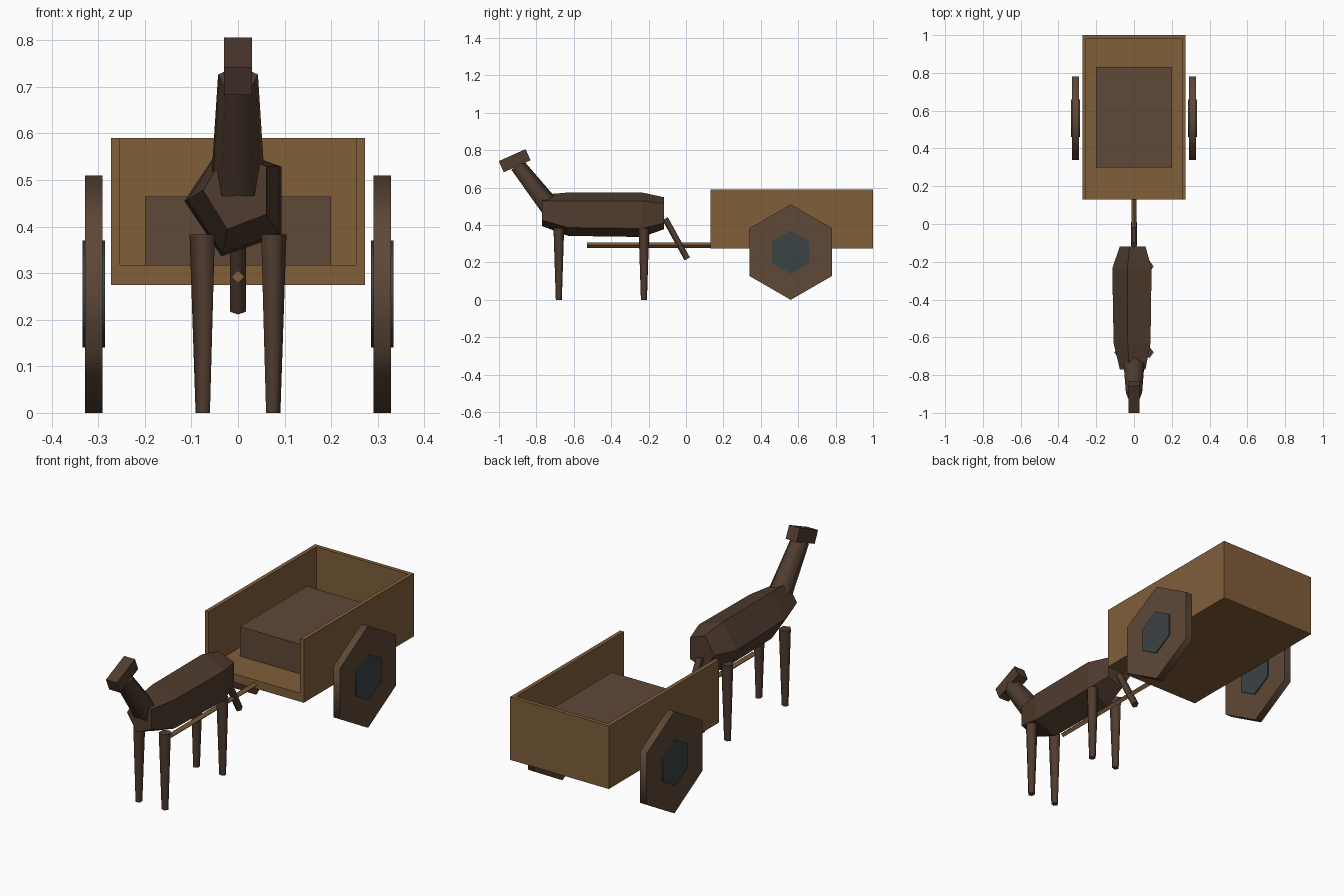
import bpy, bmesh, math
from mathutils import Vector, Matrix

old = bpy.data.objects.get("Cube")
if old:
    bpy.data.objects.remove(old, do_unlink=True)


def material(name, rgb):
    lin = [((c / 255 + 0.055) / 1.055) ** 2.4 for c in rgb] + [1]
    m = bpy.data.materials.new(name)
    m.use_nodes = True
    m.diffuse_color = lin
    m.node_tree.nodes["Principled BSDF"].inputs["Base Color"].default_value = lin
    return m


WOOD = material("light_wood", (128, 94, 58))
BROWN = material("dark_wood", (94, 72, 55))
HIDE = material("animal_hide", (80, 60, 47))
IRON = material("hub_iron", (59, 67, 68))


def finish(name, bm, mat):
    bmesh.ops.recalc_face_normals(bm, faces=bm.faces)
    mesh = bpy.data.meshes.new(name)
    bm.to_mesh(mesh)
    bm.free()
    mesh.materials.append(mat)
    ob = bpy.data.objects.new(name, mesh)
    bpy.context.collection.objects.link(ob)
    return ob


def loft(name, rings, mat, smooth=False):
    """Skin a row of rings and cap both ends; cap edges stay sharp."""
    bm = bmesh.new()
    loops = [[bm.verts.new(p) for p in ring] for ring in rings]
    n = len(loops[0])
    for a, b in zip(loops, loops[1:]):
        for i in range(n):
            j = (i + 1) % n
            bm.faces.new((a[i], a[j], b[j], b[i])).smooth = smooth
    for cap in (loops[0], loops[-1]):
        for e in bm.faces.new(cap).edges:
            e.smooth = False
    return finish(name, bm, mat)


def tube(name, p0, p1, r0, r1, n, ref, mat, smooth=True):
    """Tapered n-sided cylinder with its first corner towards ref."""
    p0, p1, ref = Vector(p0), Vector(p1), Vector(ref)
    axis = (p1 - p0).normalized()
    u = (ref - axis * ref.dot(axis)).normalized()
    v = axis.cross(u)
    turns = [math.tau * i / n for i in range(n)]
    rings = [[p + r * (math.cos(t) * u + math.sin(t) * v) for t in turns]
             for p, r in ((p0, r0), (p1, r1))]
    return loft(name, rings, mat, smooth)


def box(name, centre, size, mat, tilt=0):
    bm = bmesh.new()
    bmesh.ops.create_cube(bm, size=1, matrix=Matrix.Translation(centre)
                          @ Matrix.Rotation(tilt, 4, 'X') @ Matrix.Diagonal((*size, 1)))
    return finish(name, bm, mat)


# Cart bed: U-shaped trough, open at the front, closed by a tailboard
half = [(0.253, 0.317), (0.253, 0.59), (0.273, 0.59), (0.273, 0.275)]
outline = half + [(-x, z) for x, z in reversed(half)]
loft("cart_bed", [[(x, y, z) for x, z in outline] for y in (0.13, 0.98)], WOOD)
box("cart_tailboard", (0, 0.99, 0.4325), (0.546, 0.02, 0.315), WOOD)
box("cargo", (0, 0.565, 0.388), (0.4, 0.53, 0.154), BROWN)

# Draw pole
tube("draw_pole", (0, -0.53, 0.292), (0, 0.14, 0.292), 0.014, 0.014, 4, (0, 0, 1), WOOD, False)

# Wheels and legs, mirrored
for side, s in (("left", 1), ("right", -1)):
    for part, x0, x1, r, mat in (("wheel", 0.291, 0.328, 0.255, BROWN),
                                 ("hub", 0.285, 0.334, 0.115, IRON)):
        tube(f"{side}_{part}", (s * x0, 0.56, 0.255), (s * x1, 0.56, 0.255),
             r, r, 6, (0, 0, 1), mat)
    for end, y in (("front", -0.68), ("back", -0.225)):
        tube(f"{side}_{end}_leg", (s * 0.074, y, 0), (s * 0.074, y, 0.383),
             0.017, 0.03, 5, (s, 0, 0), HIDE)

# Animal body: five-sided rings (y, half width, half height, centre height)
stations = [(-0.118, 0.075, 0.09, 0.463), (-0.235, 0.115, 0.125, 0.455),
            (-0.63, 0.108, 0.122, 0.458), (-0.77, 0.075, 0.088, 0.478)]
angles = [math.pi + math.tau * i / 5 for i in range(5)]
loft("body", [[(rx * math.cos(a), y, zc + rz * math.sin(a)) for a in angles]
              for y, rx, rz, zc in stations], HIDE)

# Neck, head and tail
tube("neck", (0, -0.73, 0.493), (0, -0.905, 0.718), 0.06, 0.045, 5, (0, 1, 0.7), HIDE)
box("head", (0, -0.916, 0.744), (0.06, 0.157, 0.065), HIDE, math.radians(24))
tube("tail", (0, -0.11, 0.435), (0, 0.008, 0.22), 0.018, 0.018, 5, (0, -1, -0.5), HIDE)
